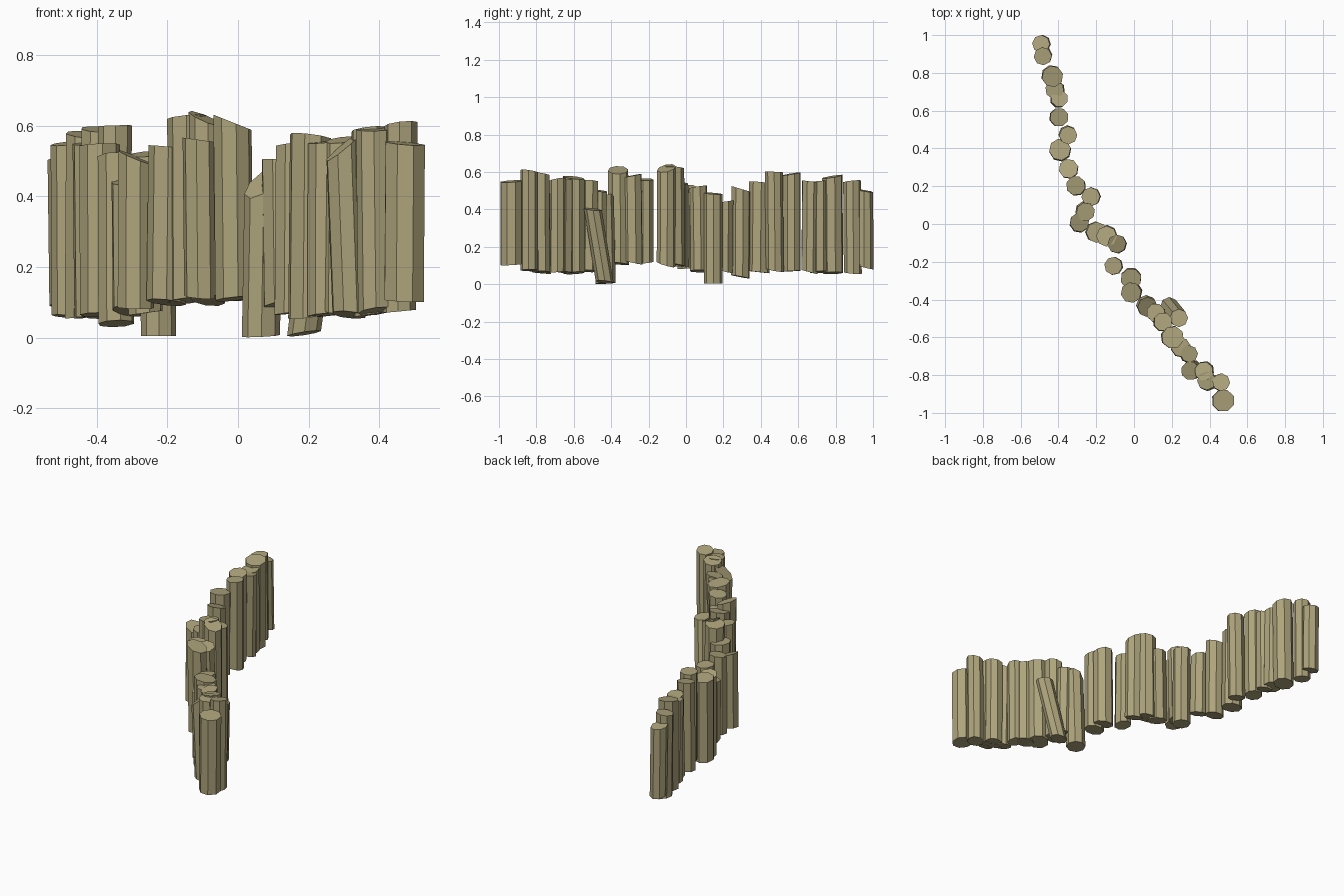
import bpy, bmesh, math, random
from mathutils import Vector

random.seed(4)
wood = bpy.data.materials.new("dry_wood")
wood.diffuse_color = (0.42, 0.37, 0.2, 1)


def post(name, foot, head, r, top_slope, foot_slope, sides=8):
    """Faceted log from foot to head with obliquely sawn ends."""
    bm = bmesh.new()
    turn = random.uniform(0, math.tau / sides)
    rings = []
    for c, (sx, sy) in ((foot, foot_slope), (head, top_slope)):
        ring = []
        for i in range(sides):
            a = turn + math.tau * i / sides
            dx, dy = r * math.cos(a), r * math.sin(a)
            ring.append(bm.verts.new(Vector(c) + Vector((dx, dy, sx * dx + sy * dy))))
        rings.append(ring)
    low, high = rings
    bm.faces.new(low[::-1])
    bm.faces.new(high)
    for i in range(sides):
        j = (i + 1) % sides
        bm.faces.new((low[i], low[j], high[j], high[i]))
    me = bpy.data.meshes.new(name)
    bm.to_mesh(me)
    bm.free()
    me.materials.append(wood)
    bpy.context.collection.objects.link(bpy.data.objects.new(name, me))


# Upright posts: x, y, radius, bottom z, top z
back_run = [
    (-.487, .955, .047, .09, .50), (-.48, .892, .048, .06, .55),
    (-.435, .785, .057, .06, .575), (-.415, .71, .05, .065, .55),
    (-.40, .66, .046, .065, .55), (-.40, .565, .05, .07, .59),
    (-.352, .475, .048, .075, .60), (-.39, .388, .058, .065, .545),
    (-.345, .29, .052, .04, .51), (-.305, .20, .052, .075, .44),
    (-.225, .145, .05, .005, .485), (-.262, .07, .05, .07, .52),
    (-.29, .005, .052, .085, .51), (-.203, -.042, .056, .10, .54),
]
front_run = [
    (-.143, -.06, .055, .105, .625), (-.087, -.107, .05, .105, .62),
    (-.105, -.222, .048, .115, .56), (-.015, -.285, .056, .115, .58),
    (-.01, -.36, .055, .11, .61), (.12, -.475, .05, .09, .50),
    (.15, -.52, .05, .07, .55), (.20, -.598, .06, .06, .57),
    (.247, -.655, .052, .065, .555), (.287, -.69, .046, .07, .56),
    (.375, -.775, .05, .065, .59), (.39, -.835, .05, .075, .59),
    (.457, -.838, .047, .075, .605), (.47, -.935, .06, .105, .55),
]
slopes = {13: (-.4, .1), 16: (-.4, .2), 19: (-.4, 0), 9: (0, -.3), 15: (.1, -.1)}
for n, (x, y, r, zb, zt) in enumerate(back_run + front_run, 1):
    rnd = lambda s: random.uniform(-s, s)
    top = slopes.get(n, (rnd(.15), rnd(.2)))
    base = (0, 0) if n == 11 else (rnd(.15), rnd(.2) - .1)
    post(f"upright_post_{n}", (x, y, zb), (x + rnd(.006), y + rnd(.006), zt), r, top, base)

# Crooked posts around the damaged stretch
post("broken_post", (.065, -.43, .005), (.072, -.44, .44), .054, (.6, .6), (.05, .05))
post("fallen_post", (.187, -.435, .012), (.238, -.498, .40), .048, (-.1, -.1), (.15, -.1))
post("tilted_post", (.315, -.77, .065), (.298, -.777, .54), .05, (.8, .2), (-.1, -.2))
